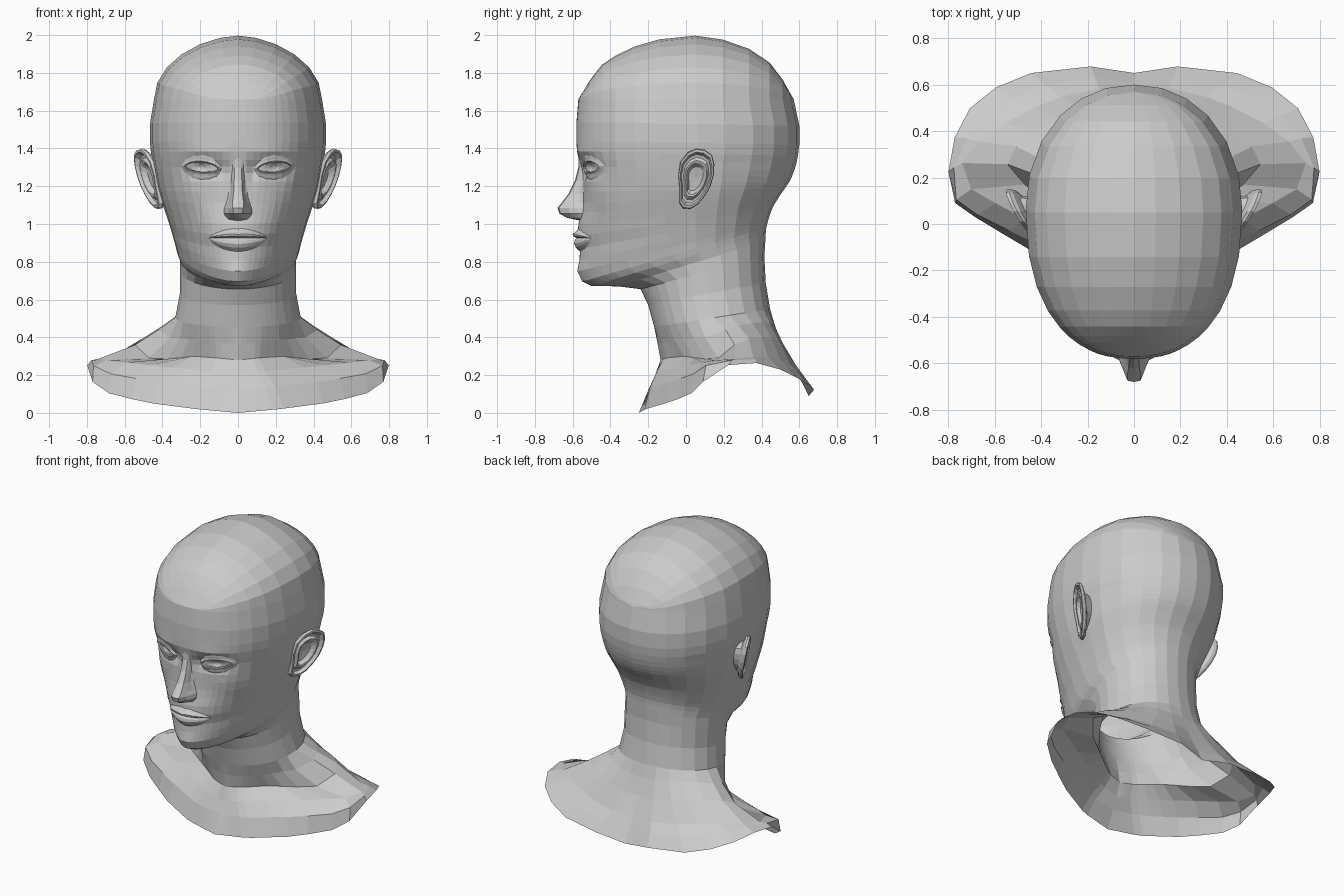
import bpy, bmesh, math
from mathutils import Vector


def interp(table, t):
    for a, b in zip(table, table[1:]):
        if t <= b[0]:
            k = max(0.0, (t - a[0]) / (b[0] - a[0]))
            return [p + (q - p) * k for p, q in zip(a[1:], b[1:])]
    return list(table[-1][1:])


def grid_part(name, rows, outward, wrap=False):
    """Skin rows of points with quads, weld, and mirror across x."""
    bm = bmesh.new()
    vs = [[bm.verts.new(p) for p in row] for row in rows]
    n = len(rows[0])
    for r0, r1 in zip(vs, vs[1:]):
        for j in range(n if wrap else n - 1):
            k = (j + 1) % n
            bm.faces.new((r0[j], r0[k], r1[k], r1[j]))
    bmesh.ops.remove_doubles(bm, verts=bm.verts[:], dist=0.0005)
    bmesh.ops.recalc_face_normals(bm, faces=bm.faces[:])
    bm.normal_update()
    if sum(f.normal.dot(Vector(outward)) * f.calc_area() for f in bm.faces) < 0:
        bmesh.ops.reverse_faces(bm, faces=bm.faces[:])
    me = bpy.data.meshes.new(name)
    bm.to_mesh(me)
    bm.free()
    ob = bpy.data.objects.new(name, me)
    bpy.context.collection.objects.link(ob)
    ob.modifiers.new("mirror", 'MIRROR')
    return ob


# Head and neck rings: front y, front z, back y, back z, half width, widest y, roundness
FACE = [
    (-.57, 1.66, .57, 1.66, .445, .05, 2.3),
    (-.58, 1.54, .60, 1.52, .466, .06, 2.3),
    (-.58, 1.44, .60, 1.42, .466, .06, 2.3),
    (-.577, 1.385, .592, 1.36, .46, .06, 2.3),
    (-.567, 1.34, .584, 1.32, .452, .05, 2.3),
    (-.558, 1.305, .572, 1.28, .446, .05, 2.3),
    (-.552, 1.27, .56, 1.25, .44, .05, 2.3),
    (-.548, 1.225, .545, 1.22, .433, .05, 2.25),
    (-.545, 1.17, .525, 1.19, .424, .05, 2.2),
    (-.547, 1.11, .50, 1.155, .41, .05, 2.15),
    (-.555, 1.06, .478, 1.12, .396, .05, 2.1),
    (-.57, 1.00, .46, 1.09, .382, .05, 2.0),
    (-.572, .94, .452, 1.07, .37, .05, 1.95),
    (-.56, .87, .443, 1.045, .357, .05, 1.85),
    (-.563, .81, .435, 1.02, .346, .05, 1.8),
    (-.57, .75, .43, 1.00, .336, .05, 1.7)]
NECK = [
    (-.548, .695, .425, .98, .328, .05, 1.65),
    (-.50, .672, .422, .95, .32, .06, 1.65),
    (-.36, .67, .42, .91, .308, .09, 1.75),
    (-.24, .655, .415, .83, .308, .11, 1.9),
    (-.20, .57, .422, .69, .308, .12, 2.0),
    (-.168, .455, .445, .55, .332, .15, 2.0)]
DEG = [0, 4, 8, 12, 17, 22, 27, 33, 40, 50, 62, 75, 90, 105, 122, 138, 152, 166, 180]
FRONT = sorted((r[1], r[0], r[4], r[5], r[6]) for r in FACE)

# Soft dents (+) and bulges (-) of the face: x, z, spread x, spread z, depth
BUMPS = [(.19, 1.30, .09, .045, .038), (.08, 1.28, .03, .05, .02),
         (.17, 1.385, .11, .02, -.006), (.27, 1.15, .09, .08, -.015),
         (.25, .95, .07, .07, .006), (0, .76, .07, .04, -.006)]


def push(x, z):
    return sum(d * math.exp(-((x - cx) / sx) ** 2 - ((z - cz) / sz) ** 2)
               for cx, cz, sx, sz, d in BUMPS)


def face_y(x, z):
    f, w, m, n = interp(FRONT, z)
    return m - (m - f) * max(0, 1 - (x / w) ** n) ** (1 / n) + push(x, z)


def ring(fy, fz, by, bz, w, m, n):
    pts = []
    for d in DEG:
        e = 2 / (n if d <= 90 else 2.1)
        s, c = abs(math.sin(math.radians(d))), math.cos(math.radians(d))
        x = w * s ** e if d < 180 else 0.0
        y = m - (m - fy) * max(c, 0) ** e if d <= 90 else m + (by - m) * (-c) ** e
        z = fz + (bz - fz) * (y - fy) / (by - fy)
        if d < 70 and fz > .69:
            y += push(x, z)
        pts.append((x, y, z))
    return pts


# Skull cap: arches rising from the first ring to the midline profile
CROWN = [(-.57, 1.66), (-.5, 1.775), (-.43, 1.86), (-.33, 1.915), (-.2, 1.97), (.03, 2.0),
         (.24, 1.97), (.35, 1.92), (.43, 1.87), (.5, 1.785), (.57, 1.66)]
base = ring(*FACE[0])
rows = []
for i in range(6):
    t = math.radians(90 - 15 * i)
    rows.append([(x * math.cos(t) ** 1.15 if i else 0.0, y,
                  z + (interp(CROWN, y)[0] - z) * math.sin(t)) for x, y, z in base])
rows += [ring(*r) for r in FACE + NECK]

# Shoulders: angle, x, y, z for neck flare, neck base, collarbone line and open rim
FLARE = [(0, 0, -.15, .365), (20, .11, -.125, .37), (40, .22, -.06, .385), (75, .36, .10, .40),
         (90, .42, .21, .44), (110, .39, .30, .47), (130, .29, .385, .48), (150, .2, .44, .48),
         (165, .1, .465, .47), (180, 0, .47, .465)]
HOLLOW = [(0, 0, -.135, .28), (20, .1, -.11, .29), (40, .24, -.01, .30), (60, .36, .09, .285),
          (75, .47, .17, .29), (85, .53, .235, .34), (95, .56, .28, .38), (110, .48, .36, .40),
          (130, .37, .43, .40), (150, .25, .49, .385), (165, .125, .515, .365), (180, 0, .51, .36)]
COLLAR = [(0, 0, -.165, .195), (20, .12, -.155, .22), (40, .35, -.04, .24), (60, .58, .08, .265),
          (75, .7, .15, .278), (85, .76, .22, .28), (95, .72, .305, .292), (110, .64, .38, .30),
          (130, .5, .47, .29), (150, .34, .54, .27), (165, .16, .585, .25), (180, 0, .57, .245)]
MIDDLE = [(0, 0, -.2, .12), (20, .17, -.19, .135), (40, .42, -.085, .165), (60, .66, .03, .20),
          (75, .765, .105, .25), (85, .79, .18, .278), (95, .76, .305, .28), (110, .70, .4, .285),
          (130, .59, .51, .25), (150, .41, .595, .215), (165, .18, .63, .19), (180, 0, .61, .17)]
RIM = [(0, 0, -.25, .0), (20, .22, -.215, .02), (40, .45, -.11, .05), (60, .67, .02, .095),
       (75, .77, .09, .165), (85, .802, .17, .235), (95, .795, .28, .272), (110, .76, .42, .26),
       (130, .67, .55, .21), (150, .48, .645, .15), (165, .2, .68, .125), (180, 0, .65, .09)]
rows += [[tuple(interp(t, d)) for d in DEG] for t in (FLARE, HOLLOW, COLLAR, MIDDLE, RIM)]
grid_part("head_and_shoulders", rows, (1, 0, 0))

# Nose: z, ridge y, ridge half width, base half width, side fullness
rows = []
for z, y, tw, bw, k in [(1.36, -.570, .022, .05, .5), (1.30, -.570, .018, .055, .4),
                        (1.23, -.588, .02, .058, .4), (1.16, -.622, .023, .062, .4),
                        (1.11, -.660, .03, .07, .55), (1.085, -.680, .028, .076, .75),
                        (1.055, -.670, .022, .077, .85), (1.033, -.630, .016, .064, .8),
                        (1.018, -.562, .012, .045, .5)]:
    back = face_y(bw, z) + .012
    rows.append([(0, y, z), (tw, y + .006, z),
                 (tw + (bw - tw) * k * .6, y + (back - y) * .4, z),
                 (tw + (bw - tw) * k, y + (back - y) * .7, z), (bw, back, z)])
grid_part("nose", rows, (0, -1, 0))

# Lips: cross-section swept from the middle to the corner
LIP = [(.985, .006), (.962, -.012), (.948, -.028), (.936, -.027), (.925, -.010),
       (.913, -.022), (.895, -.028), (.875, -.022), (.858, -.004), (.845, .008)]
rows = []
for s in (0, .12, .3, .5, .7, .87, 1):
    f = (1 - s * s) ** .7
    x = .155 * s
    row = []
    for z, off in LIP:
        zz = .925 + (z - .925) * f - (.005 if s == 0 and z > .94 else 0)
        row.append((x, face_y(x, zz) + off * f ** .6 + .003 * s, zz))
    rows.append(row)
grid_part("lips", rows, (0, -1, 0))

# Eyes: almond rings from the socket over the lids to the pupil
rows = []
for sx, sz, dy in [(1.35, 2.4, .006), (1.2, 1.85, -.004), (1.14, 1.5, -.010),
                   (1.04, 1.1, -.020), (1.0, .95, -.019), (.97, .88, -.009),
                   (.65, .88, -.014), (.31, .85, -.017), (.14, .4, -.014), (0, 0, -.014)]:
    row = []
    for i in range(16):
        a = math.tau * i / 16
        dx, dz = .088 * sx * math.cos(a), .030 * sz * math.sin(a) * abs(math.sin(a)) ** .3
        x, z = .192 + dx, 1.300 + dz + .08 * dx
        row.append((x, face_y(x, z) + dy, z))
    rows.append(row)
grid_part("eye", rows, (0, -1, 0), wrap=True)

# Ears: side outline (y, z) nested in layers from skull to ear hollow
EAR = [(.055, 1.40), (.10, 1.393), (.138, 1.365), (.15, 1.315), (.147, 1.26), (.13, 1.20),
       (.105, 1.155), (.065, 1.105), (.025, 1.08), (-.015, 1.082), (-.035, 1.11),
       (-.035, 1.19), (-.042, 1.26), (-.03, 1.33), (.01, 1.38)]
rows = []
for s, dx in [(.6, None), (.72, -.035), (.95, -.022), (1, -.008), (.97, .008), (.88, .010),
              (.8, -.012), (.7, -.014), (.6, .003), (.52, .0), (.4, -.024), (0, -.03)]:
    row = []
    for y, z in EAR:
        y, z = .05 + (y - .05) * s, 1.24 + (z - 1.24) * s
        x = .41 if dx is None else .437 + .5 * (y + .03) + .2 * (z - 1.24) + dx
        row.append((x, y, z))
    rows.append(row)
grid_part("ear", rows, (1, 0, 0), wrap=True)
